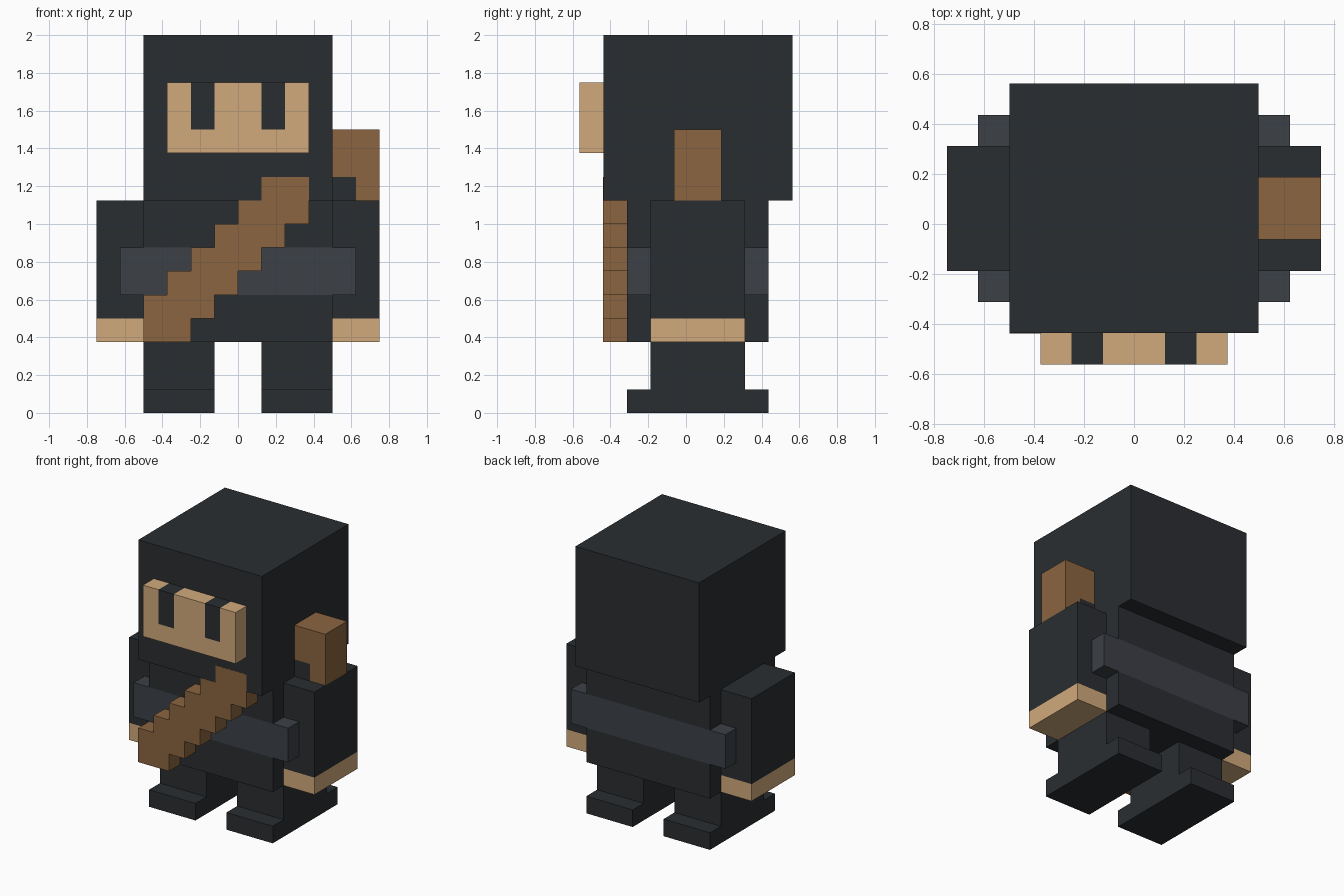
import bpy, bmesh

if "Cube" in bpy.data.objects:
    bpy.data.objects.remove(bpy.data.objects["Cube"])

U = 0.125  # one block


def material(name, rgb):
    m = bpy.data.materials.new(name)
    m.diffuse_color = (*rgb, 1)
    m.use_nodes = True
    m.node_tree.nodes["Principled BSDF"].inputs["Base Color"].default_value = m.diffuse_color
    return m


DARK = material("dark_cloth", (0.023, 0.027, 0.031))
GREY = material("grey_cloth", (0.045, 0.051, 0.062))
BROWN = material("brown_leather", (0.258, 0.130, 0.051))
SKIN = material("skin", (0.638, 0.402, 0.202))


def prism(name, outline, y0, y1, mat):
    """Extrude a front-view (x, z) outline, in blocks, from y0 to y1."""
    bm = bmesh.new()
    face = bm.faces.new([bm.verts.new((x * U, y0 * U, z * U)) for x, z in outline])
    ext = bmesh.ops.extrude_face_region(bm, geom=[face])
    moved = [g for g in ext["geom"] if isinstance(g, bmesh.types.BMVert)]
    bmesh.ops.translate(bm, verts=moved, vec=(0, (y1 - y0) * U, 0))
    bmesh.ops.recalc_face_normals(bm, faces=bm.faces)
    mesh = bpy.data.meshes.new(name)
    bm.to_mesh(mesh)
    bm.free()
    mesh.materials.append(mat)
    obj = bpy.data.objects.new(name, mesh)
    bpy.context.collection.objects.link(obj)
    return obj


def box(name, x, y, z, mat):
    outline = [(x[0], z[0]), (x[1], z[0]), (x[1], z[1]), (x[0], z[1])]
    return prism(name, outline, y[0], y[1], mat)


# Head
box("head", (-4, 4), (-3.5, 4.5), (9, 16), DARK)

# Face plate with two slots, filled by the flush eyes
prism("face", [(-3, 11), (3, 11), (3, 14), (2, 14), (2, 12), (1, 12), (1, 14),
               (-1, 14), (-1, 12), (-2, 12), (-2, 14), (-3, 14)], -4.5, -3.5, SKIN)

# Torso in three layers; the belt is the wider middle one
box("lower_torso", (-4, 4), (-2.5, 3.5), (3, 5), DARK)
box("belt", (-5, 5), (-2.5, 3.5), (5, 7), GREY)
box("upper_torso", (-4, 4), (-2.5, 3.5), (7, 9), DARK)

# Paired parts
for side, s in (("left", -1), ("right", 1)):
    def span(a, b):
        return tuple(sorted((s * a, s * b)))
    box(side + "_eye", span(1, 2), (-4.5, -3.5), (12, 14), DARK)
    box(side + "_sleeve", span(4, 6), (-1.5, 2.5), (4, 9), DARK)
    box(side + "_hand", span(4, 6), (-1.5, 2.5), (3, 4), SKIN)
    box(side + "_leg", span(1, 4), (-1.5, 2.5), (1, 3), DARK)
    box(side + "_foot", span(1, 4), (-2.5, 3.5), (0, 1), DARK)

# Stepped diagonal strap across the chest, one (left, right) pair per row
rows = [(-4, -2), (-4, -1), (-3, 0), (-2, 1), (-1, 2), (0, 3), (1, 3)]
right_side, left_side = [], []
for i, (a, b) in enumerate(rows):
    for z in (3 + i, 4 + i):
        right_side.append((b, z))
        left_side.append((a, z))
path = right_side + left_side[::-1]
outline = [p for i, p in enumerate(path) if p != path[i - 1]]
prism("chest_strap", outline, -3.51, -2.5, BROWN)

# Handle behind the shoulder, with a dark block filling its notch
prism("shoulder_handle", [(5, 9), (6, 9), (6, 12), (4, 12), (4, 10), (5, 10)],
      -0.5, 1.5, BROWN)
box("handle_collar", (4, 5), (-0.5, 1.5), (9, 10), DARK)
